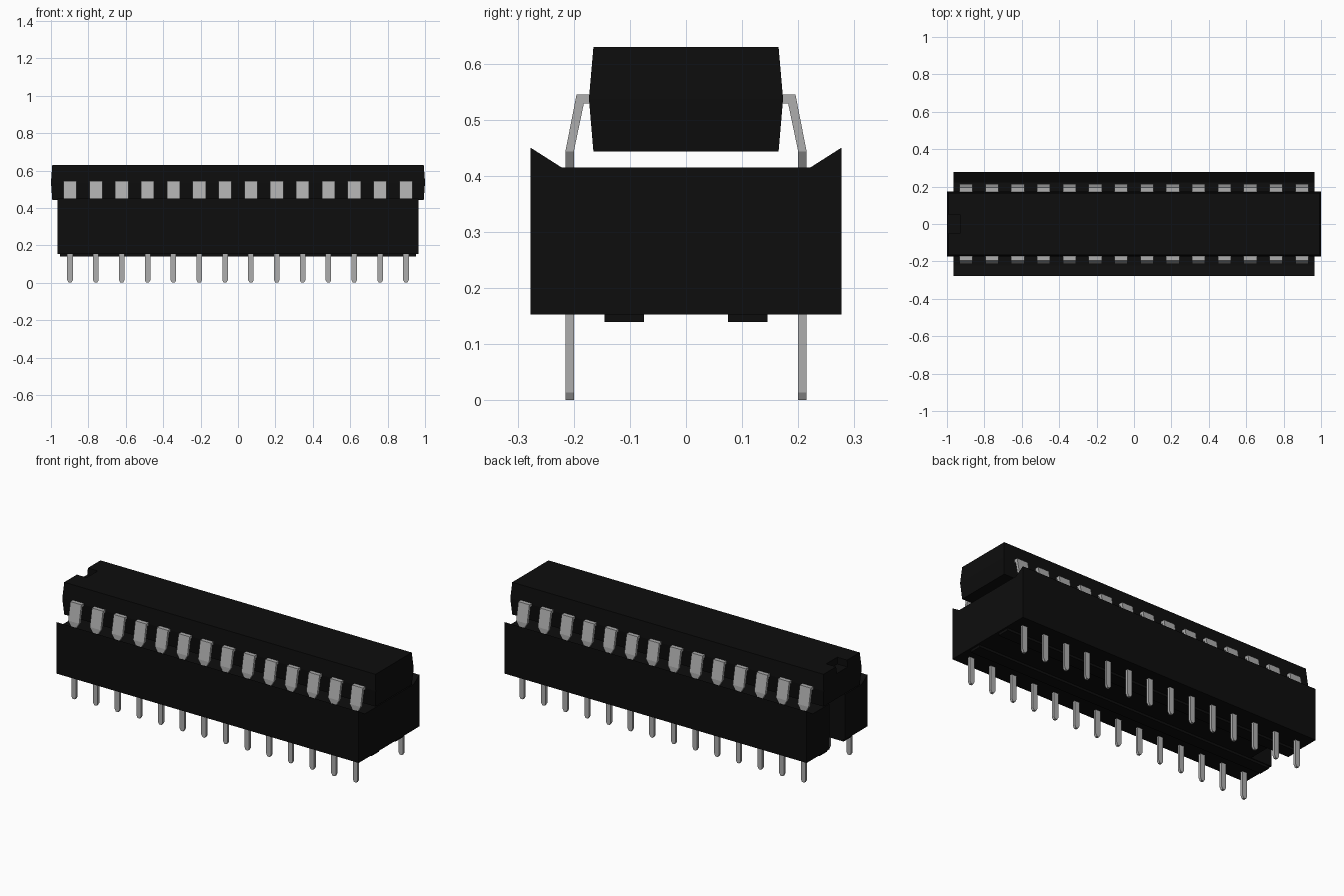
import bpy, bmesh

cube = bpy.data.objects.get("Cube")
if cube:
    bpy.data.objects.remove(cube, do_unlink=True)


def material(name, value, rough):
    m = bpy.data.materials.new(name)
    m.use_nodes = True
    col = (value, value, value, 1)
    m.diffuse_color = col
    bsdf = m.node_tree.nodes["Principled BSDF"]
    bsdf.inputs["Base Color"].default_value = col
    bsdf.inputs["Roughness"].default_value = rough
    return m


black = material("black_plastic", 0.004, 0.6)
silver = material("grey_metal", 0.42, 0.5)


def loft(name, rings, mat):
    """Closed solid skinned through rings of equal point count."""
    bm = bmesh.new()
    loops = [[bm.verts.new(p) for p in ring] for ring in rings]
    n = len(loops[0])
    for a, b in zip(loops, loops[1:]):
        for i in range(n):
            j = (i + 1) % n
            bm.faces.new((a[i], a[j], b[j], b[i]))
    bm.faces.new(loops[0][::-1])
    bm.faces.new(loops[-1])
    bmesh.ops.recalc_face_normals(bm, faces=bm.faces)
    me = bpy.data.meshes.new(name)
    bm.to_mesh(me)
    bm.free()
    me.materials.append(mat)
    ob = bpy.data.objects.new(name, me)
    bpy.context.collection.objects.link(ob)
    return ob


def rect(hx, hy, z):
    return [(-hx, -hy, z), (hx, -hy, z), (hx, hy, z), (-hx, hy, z)]


def box(name, x0, x1, y0, y1, z0, z1, mat):
    return loft(name, [[(x0, y0, z), (x1, y0, z), (x1, y1, z), (x0, y1, z)]
                       for z in (z0, z1)], mat)


def cut(ob, cutter):
    """Subtract the cutter, then discard it."""
    cutter.hide_render = True
    mod = ob.modifiers.new("notch", 'BOOLEAN')
    mod.operation = 'DIFFERENCE'
    mod.solver = 'EXACT'
    mod.object = cutter
    bpy.context.view_layer.objects.active = ob
    bpy.ops.object.modifier_apply(modifier=mod.name)
    bpy.data.objects.remove(cutter, do_unlink=True)


# Chip body: widest at the lead line, with an orientation notch at one end
chip = loft("chip_body", [rect(0.993, 0.165, 0.443),
                          rect(1.0, 0.173, 0.537),
                          rect(0.993, 0.165, 0.629)], black)
cut(chip, box("chip_notch_cutter", -1.1, -0.93, -0.05, 0.05, 0.59, 0.7, black))

# Socket: profile with raised sloping lips, extruded along its length
profile = [(-0.277, 0.153), (0.277, 0.153), (0.277, 0.45),
           (0.222, 0.415), (-0.222, 0.415), (-0.277, 0.45)]
socket = loft("socket_body", [[(x, y, z) for y, z in profile]
                              for x in (-0.964, 0.964)], black)
cut(socket, box("socket_notch_cutter", -1.1, -0.83, -0.07, 0.07, 0.1, 0.5, black))

# Standoff rails under the socket
for side, y in (("front", -0.11), ("back", 0.11)):
    box(side + "_standoff_rail", -0.953, 0.953, y - 0.035, y + 0.035,
        0.139, 0.16, black)

# Bent lead: outer y, outer z, inner y, inner z, half width at each section
sections = [(0.160, 0.545, 0.160, 0.529, 0.035),
            (0.195, 0.545, 0.182, 0.529, 0.035),
            (0.215, 0.443, 0.200, 0.443, 0.035),
            (0.215, 0.410, 0.200, 0.410, 0.015),
            (0.215, 0.014, 0.200, 0.014, 0.015),
            (0.215, 0.000, 0.200, 0.000, 0.007)]
COUNT, FIRST = 14, -0.898
leads = loft("leads", [[(FIRST - w, yo, zo), (FIRST + w, yo, zo),
                        (FIRST + w, yi, zi), (FIRST - w, yi, zi)]
                       for yo, zo, yi, zi, w in sections], silver)

# Repeat along the length and mirror to the other side
arr = leads.modifiers.new("row", 'ARRAY')
arr.count = COUNT
arr.use_relative_offset = False
arr.use_constant_offset = True
arr.constant_offset_displace = (-2 * FIRST / (COUNT - 1), 0, 0)
mir = leads.modifiers.new("both_sides", 'MIRROR')
mir.use_axis = (False, True, False)
